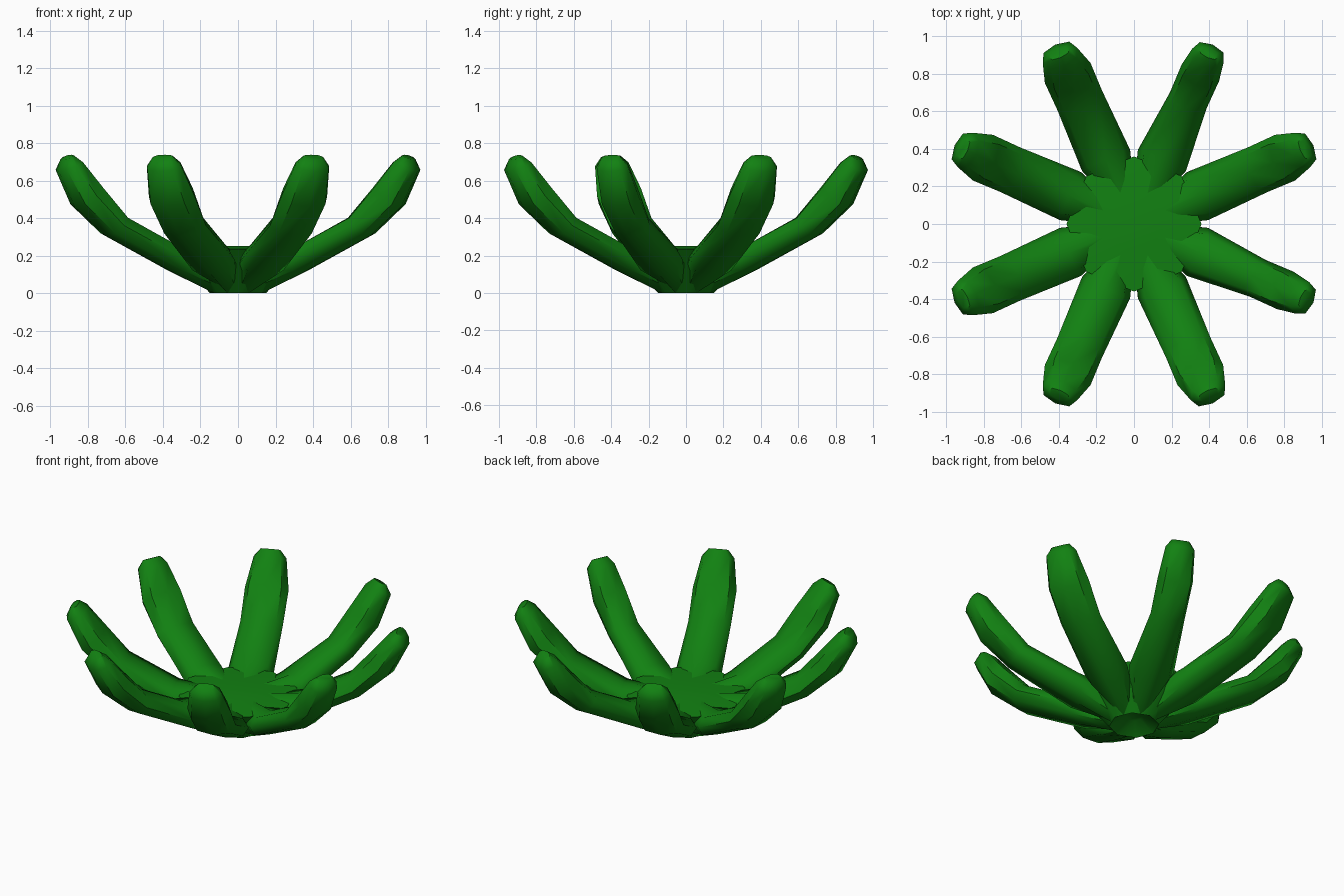
import bpy, bmesh, math
from mathutils import Vector

if "Cube" in bpy.data.objects:
    bpy.data.objects.remove(bpy.data.objects["Cube"])

green = bpy.data.materials.new("leaf green")
green.diffuse_color = (0.006, 0.22, 0.006, 1)
green.use_nodes = True
green.node_tree.nodes["Principled BSDF"].inputs["Base Color"].default_value = green.diffuse_color


def finish(bm, name):
    bmesh.ops.recalc_face_normals(bm, faces=bm.faces)
    mesh = bpy.data.meshes.new(name)
    bm.to_mesh(mesh)
    bm.free()
    mesh.materials.append(green)
    ob = bpy.data.objects.new(name, mesh)
    bpy.context.collection.objects.link(ob)
    bpy.ops.object.select_all(action='DESELECT')
    ob.select_set(True)
    bpy.context.view_layer.objects.active = ob
    bpy.ops.object.shade_smooth_by_angle(angle=math.radians(50))
    return ob


def bridge(bm, rings):
    for a, b in zip(rings, rings[1:]):
        n = len(a)
        for i in range(n):
            bm.faces.new((a[i], a[(i + 1) % n], b[(i + 1) % n], b[i]))


# Hub: octagonal cone with a hollow underside and a nearly flat top
bm = bmesh.new()
rings = []
for r, z in ((0.05, 0.06), (0.15, 0.0), (0.36, 0.235), (0.15, 0.25)):
    rings.append([bm.verts.new((r * math.cos(k * math.pi / 4), r * math.sin(k * math.pi / 4), z))
                  for k in range(8)])
bridge(bm, rings)
bm.faces.new(rings[0])
bm.faces.new(rings[-1])
finish(bm, "hub")

# Leaf stations: top (radius, z), bottom (radius, z), half width
stations = [
    ((0.11, 0.24), (0.14, 0.00), 0.06),
    ((0.38, 0.265), (0.36, 0.10), 0.140),
    ((0.67, 0.415), (0.77, 0.305), 0.130),
    ((0.81, 0.575), (0.95, 0.46), 0.133),
    ((0.92, 0.705), (1.045, 0.65), 0.100),
    ((0.97, 0.738), (1.02, 0.712), 0.060),
]


def leaf(name, angle, slim):
    """Loft a curved leaf outwards; slim narrows its middle."""
    bm = bmesh.new()
    out = Vector((math.cos(angle), math.sin(angle), 0))
    side = Vector((-out.y, out.x, 0))
    rings = []
    for i, (top, bottom, w) in enumerate(stations):
        t = out * top[0] + Vector((0, 0, top[1]))
        b = out * bottom[0] + Vector((0, 0, bottom[1]))
        if i >= 2:
            w *= slim if i < 4 else (1 + slim) / 2
        mid, half = (t + b) / 2, (t - b) / 2
        ring = []
        for k in range(8):
            a = k * math.pi / 4
            f = 1.06 if k % 2 and i else 1.0
            ring.append(bm.verts.new(mid + side * w * f * math.cos(a) + half * f * math.sin(a)))
        rings.append(ring)
    bridge(bm, rings)
    bm.faces.new(rings[0])
    bm.faces.new(rings[-1])
    finish(bm, name)


# Eight leaves, paired slightly towards the diagonals; two are slimmer
for q in range(4):
    for j, base in enumerate((23.7, 66.3)):
        deg = q * 90 + base
        slim = 0.82 if (q, j) in ((0, 1), (3, 1)) else 1.0
        leaf("leaf_%d" % (q * 2 + j + 1), math.radians(deg), slim)
